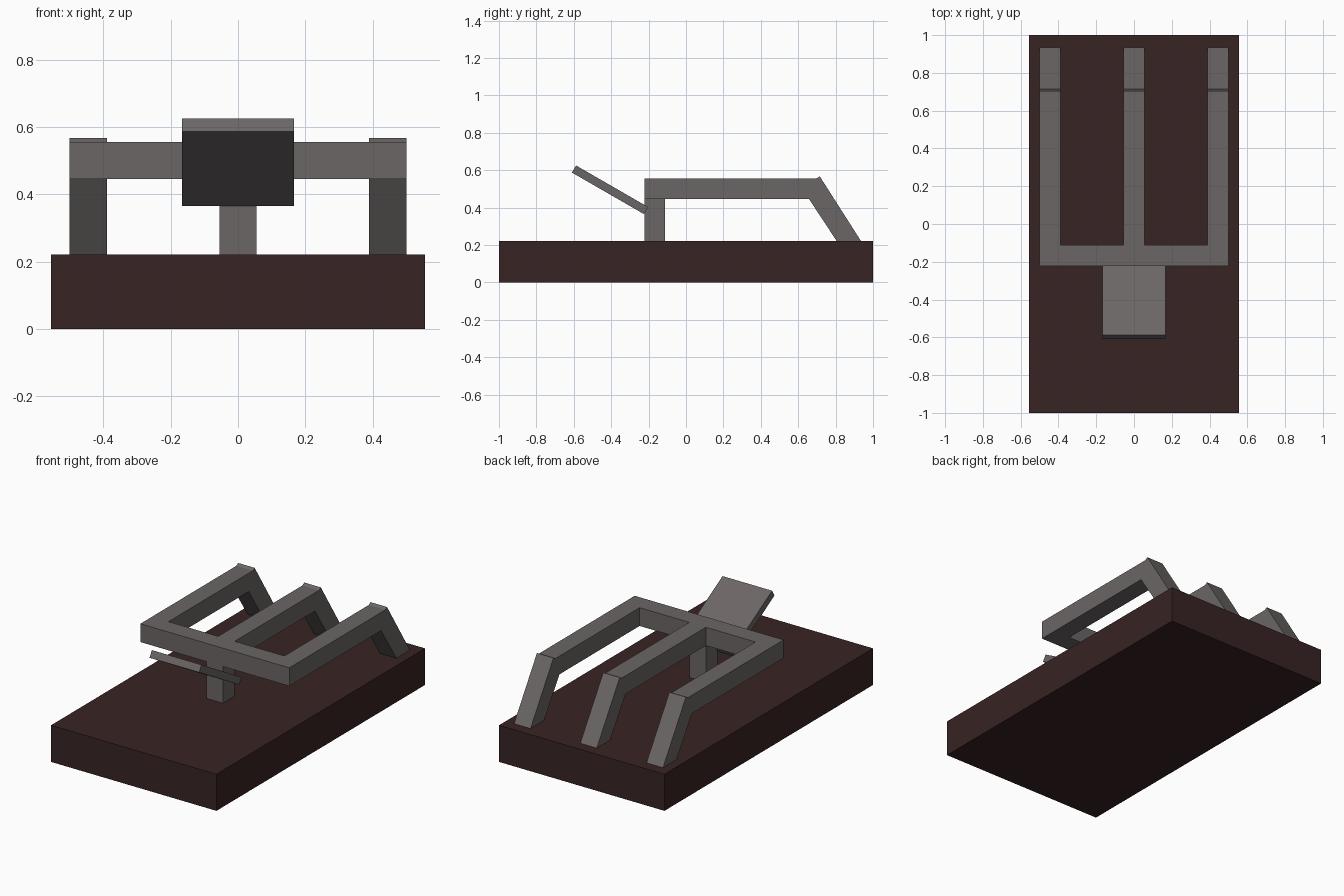
import bpy, bmesh

if "Cube" in bpy.data.objects:
    bpy.data.objects.remove(bpy.data.objects["Cube"])


def material(name, rgb):
    m = bpy.data.materials.new(name)
    m.diffuse_color = (*rgb, 1)
    m.use_nodes = True
    m.node_tree.nodes["Principled BSDF"].inputs["Base Color"].default_value = m.diffuse_color
    return m


BROWN = material("dark brown wood", (0.040, 0.017, 0.017))
GREY = material("warm grey metal", (0.150, 0.133, 0.133))


def extrude_profile(name, profile, x0, x1, mat):
    """Extrude a side profile of (y, z) points from x0 to x1."""
    bm = bmesh.new()
    face = bm.faces.new([bm.verts.new((x0, y, z)) for y, z in profile])
    new = bmesh.ops.extrude_face_region(bm, geom=[face])["geom"]
    verts = [g for g in new if isinstance(g, bmesh.types.BMVert)]
    bmesh.ops.translate(bm, verts=verts, vec=(x1 - x0, 0, 0))
    bmesh.ops.recalc_face_normals(bm, faces=bm.faces)
    mesh = bpy.data.meshes.new(name)
    bm.to_mesh(mesh)
    bm.free()
    mesh.materials.append(mat)
    obj = bpy.data.objects.new(name, mesh)
    bpy.context.collection.objects.link(obj)
    return obj


def rect(y0, y1, z0, z1):
    return [(y0, z0), (y1, z0), (y1, z1), (y0, z1)]


BASE_TOP, BAR_LOW, BAR_TOP = 0.222, 0.445, 0.556
HALF = 0.0555  # half the width of every bar

# Base slab
extrude_profile("base", rect(-1, 1, 0, BASE_TOP), -0.5555, 0.5555, BROWN)

# Front cross bar and its centre post
extrude_profile("cross_bar", rect(-0.222, -0.111, BAR_LOW, BAR_TOP), -0.5, 0.5, GREY)
extrude_profile("centre_post", rect(-0.222, -0.111, BASE_TOP, BAR_LOW), -HALF, HALF, GREY)

# Three long arms, each bending down into a slanted back leg
arm = [(-0.111, BAR_LOW), (0.658, BAR_LOW), (0.805, BASE_TOP), (0.935, BASE_TOP),
       (0.715, 0.567), (0.698, BAR_TOP), (-0.111, BAR_TOP)]
for side, x in (("left", -0.4445), ("centre", 0), ("right", 0.4445)):
    extrude_profile(side + "_arm", arm, x - HALF, x + HALF, GREY)

# Tilted pedal plate at the front
pedal = [(-0.588, 0.625), (-0.610, 0.587), (-0.225, 0.365), (-0.203, 0.403)]
extrude_profile("pedal", pedal, -0.1665, 0.1665, GREY)
